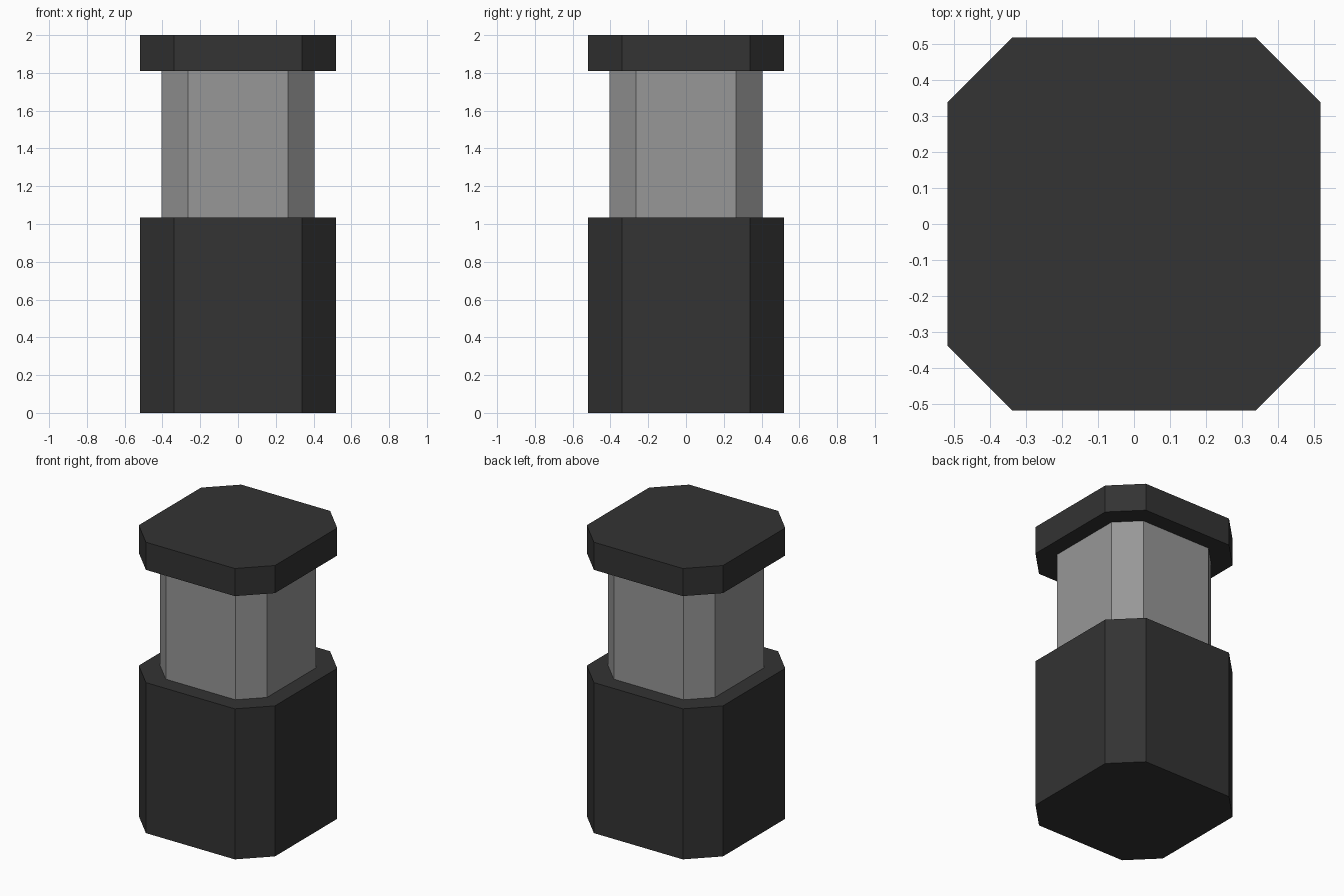
import bpy, bmesh

if "Cube" in bpy.data.objects:
    bpy.data.objects.remove(bpy.data.objects["Cube"])


def make_material(name, value):
    mat = bpy.data.materials.new(name)
    mat.diffuse_color = (value, value, value, 1.0)
    mat.use_nodes = True
    mat.node_tree.nodes["Principled BSDF"].inputs["Base Color"].default_value = mat.diffuse_color
    return mat


dark = make_material("dark grey", 0.033)
light = make_material("mid grey", 0.31)


def chamfered_block(name, half, flat, z0, z1, mat):
    """Square prism with cut vertical corners; flat = half length of each side face."""
    outline = [(flat, -half), (half, -flat), (half, flat), (flat, half),
               (-flat, half), (-half, flat), (-half, -flat), (-flat, -half)]
    bm = bmesh.new()
    base = bm.faces.new([bm.verts.new((x, y, z0)) for x, y in outline])
    top = bmesh.ops.extrude_face_region(bm, geom=[base], use_keep_orig=True)
    verts = [g for g in top["geom"] if isinstance(g, bmesh.types.BMVert)]
    bmesh.ops.translate(bm, verts=verts, vec=(0, 0, z1 - z0))
    bmesh.ops.recalc_face_normals(bm, faces=bm.faces)
    mesh = bpy.data.meshes.new(name)
    bm.to_mesh(mesh)
    bm.free()
    mesh.materials.append(mat)
    obj = bpy.data.objects.new(name, mesh)
    bpy.context.collection.objects.link(obj)
    return obj


# Wide base, narrower column, overhanging cap
chamfered_block("base", 0.518, 0.338, 0.0, 1.035, dark)
chamfered_block("column", 0.406, 0.265, 1.035, 1.81, light)
chamfered_block("cap", 0.518, 0.338, 1.81, 2.0, dark)
